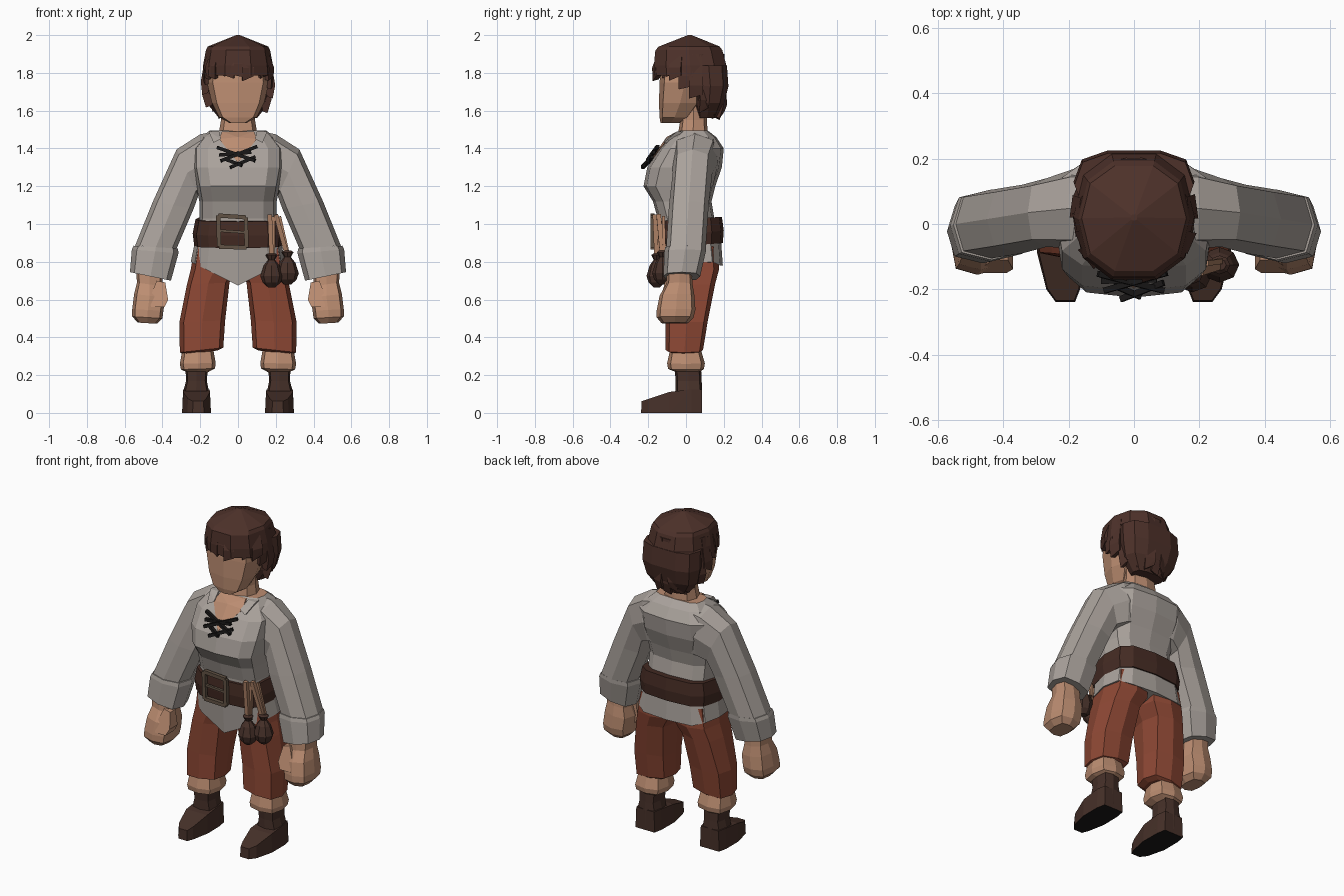
import bpy, bmesh, math, random
from mathutils import Vector

if "Cube" in bpy.data.objects:
    bpy.data.objects.remove(bpy.data.objects["Cube"])

random.seed(4)


def material(name, r, g, b):
    m = bpy.data.materials.new(name)
    m.diffuse_color = (r, g, b, 1)
    m.use_nodes = True
    m.node_tree.nodes["Principled BSDF"].inputs["Base Color"].default_value = m.diffuse_color
    return m


HAIR = material("dark brown hair", .075, .031, .023)
SKIN = material("skin", .50, .265, .165)
SHIRT = material("grey linen", .40, .36, .33)
PANTS = material("rust cloth", .27, .065, .035)
BELT = material("belt leather", .058, .024, .017)
BOOT = material("boot leather", .062, .030, .022)
BLACK = material("black", .010, .009, .009)
METAL = material("dull brass", .12, .085, .058)
STRAP = material("tan strap", .40, .21, .125)


def finish(name, bm, mats, mirror=False):
    bmesh.ops.recalc_face_normals(bm, faces=bm.faces)
    me = bpy.data.meshes.new(name)
    bm.to_mesh(me)
    bm.free()
    ob = bpy.data.objects.new(name, me)
    bpy.context.collection.objects.link(ob)
    for m in mats:
        me.materials.append(m)
    if mirror:
        mod = ob.modifiers.new("mirror", 'MIRROR')
        mod.use_mirror_merge = False
        mod.use_clip = False
    return ob


def sym(z, w, y0, y1):
    """Ring centred on x = 0."""
    return (w, z, -w, z, y0, y1)


def loft(name, rings, mats, n=8, p=.7, mirror=False, move=None, paint=None):
    """Skin rings (xa, za, xb, zb, front y, back y) with rounded-box sections."""
    bm = bmesh.new()
    loops = []
    for i, (xa, za, xb, zb, y0, y1) in enumerate(rings):
        loop = []
        for k in range(n):
            a = 2 * math.pi * k / n
            u = math.copysign(abs(math.cos(a)) ** p, math.cos(a)) if abs(math.cos(a)) > 1e-6 else 0
            v = math.copysign(abs(math.sin(a)) ** p, math.sin(a)) if abs(math.sin(a)) > 1e-6 else 0
            t = (1 - u) / 2
            co = Vector((xa + (xb - xa) * t, (y0 + y1) / 2 + v * (y1 - y0) / 2, za + (zb - za) * t))
            if move:
                co.z += move(i, co)
            loop.append(bm.verts.new(co))
        loops.append(loop)
    for a, b in zip(loops, loops[1:]):
        for k in range(n):
            bm.faces.new((a[k], a[(k + 1) % n], b[(k + 1) % n], b[k]))
    bm.faces.new(loops[0])
    bm.faces.new(loops[-1])
    bmesh.ops.recalc_face_normals(bm, faces=bm.faces)
    if paint:
        for f in bm.faces:
            f.material_index = paint(f)
    return finish(name, bm, mats, mirror)


def hull(name, points, mat, mirror=False):
    bm = bmesh.new()
    for p in points:
        bm.verts.new(p)
    res = bmesh.ops.convex_hull(bm, input=bm.verts)
    bmesh.ops.delete(bm, geom=[v for v in bm.verts if not v.link_faces], context='VERTS')
    return finish(name, bm, [mat], mirror)


def bar(name, a, b, w, mat):
    """Square bar between two points."""
    a, b = Vector(a), Vector(b)
    d = (b - a).normalized()
    s = d.cross(Vector((0, 1, 0))).normalized() * w
    t = d.cross(s).normalized() * w
    return hull(name, [e + i * s + j * t for e in (a, b) for i in (-1, 1) for j in (-1, 1)], mat)


# Shirt body with pointed front hem; the neck opening shows skin
def hem(i, co):
    if i:
        return 0
    return -.125 + .5 * abs(co.x) if co.y < .02 else -.02 * (abs(co.x) < .2)


loft("shirt_body", [sym(.80, .25, -.135, .195), sym(.92, .225, -.15, .185), sym(1.03, .205, -.15, .15),
                    sym(1.12, .205, -.175, .135), sym(1.20, .22, -.225, .155), sym(1.30, .24, -.205, .19),
                    sym(1.40, .24, -.14, .20), sym(1.46, .19, -.085, .16), sym(1.495, .15, -.03, .115)],
     [SHIRT, SKIN], n=12, p=.6, move=hem,
     paint=lambda f: int(f.normal.z > .95 and f.calc_center_median().z > 1.48))

# Open collar skin
hull("open_collar", [(s * x, y + d, z) for s in (-1, 1) for d in (-.008, .03)
                     for x, y, z in ((.085, -.04, 1.49), (.10, -.088, 1.45), (0, -.095, 1.46), (0, -.19, 1.325))], SKIN)
for s in (-1, 1):
    # raised collar edges
    hull("collar_edge", [(s * x, y + d, z) for d in (-.018, .015) for x, y, z in
                         ((.10, -.03, 1.49), (.155, -.03, 1.49), (.09, -.09, 1.45), (.13, -.10, 1.43))], SHIRT)

# Chest lacing
for x0, z0, x1, z1 in ((-.11, 1.405, .09, 1.335), (.10, 1.41, -.09, 1.335), (-.10, 1.365, .07, 1.38),
                       (.09, 1.355, -.04, 1.30), (-.06, 1.34, .02, 1.31)):
    bar("lace", (x0, -.155 + (z0 - 1.4) * .55, z0), (x1, -.155 + (z1 - 1.4) * .75, z1), .009, BLACK)

# Sleeves, cuffs and fists
loft("sleeve", [(.12, 1.49, .12, 1.18, -.07, .17), (.20, 1.475, .16, 1.17, -.075, .17),
                (.325, 1.395, .21, 1.15, -.07, .14), (.45, 1.12, .235, 1.08, -.09, .12),
                (.545, .885, .325, .87, -.105, .105)], [SHIRT], mirror=True)
loft("cuff", [(.552, .885, .318, .87, -.11, .105), (.562, .865, .315, .845, -.115, .105),
              (.572, .745, .355, .70, -.12, .075)], [SHIRT], mirror=True)
loft("fist", [(.54, .77, .40, .74, -.10, .03), (.535, .69, .40, .67, -.105, .035),
              (.55, .63, .385, .61, -.14, .045), (.56, .55, .395, .54, -.155, .05),
              (.56, .51, .40, .50, -.155, .04), (.53, .478, .43, .472, -.13, .01)], [SKIN], p=.6, mirror=True)
hull("thumb", [(x, y, z) for x, z in ((.385, .69), (.43, .70), (.37, .60), (.47, .60), (.39, .56), (.46, .56))
               for y in (-.15 + (z - .56) * .3, -.06)], SKIN, mirror=True)

# Trousers and leg wraps
loft("trouser_leg", [(.23, .88, 0, .88, -.12, .17), (.25, .76, 0, .76, -.12, .175),
                     (.27, .68, .045, .69, -.115, .155), (.31, .48, .068, .49, -.108, .115),
                     (.308, .32, .078, .345, -.108, .09), (.285, .31, .11, .33, -.08, .07)],
     [PANTS], p=.6, mirror=True)
loft("leg_wrap", [(.295, .33, .13, .33, -.085, .08), (.308, .26, .118, .265, -.10, .10),
                  (.302, .23, .122, .235, -.095, .095), (.27, .215, .16, .215, -.05, .07)],
     [SKIN], p=.6, mirror=True)

# Boots with black soles
loft("boot_shaft", [(.278, .235, .16, .235, -.06, .08), (.275, .17, .165, .17, -.055, .083),
                    (.288, .12, .155, .12, -.055, .085), (.295, .03, .145, .03, -.06, .085)],
     [BOOT], p=.5, mirror=True)
outline = [(.155, .085), (.285, .085), (.296, .03), (.296, -.09), (.268, -.20), (.24, -.238),
           (.18, -.238), (.165, -.20), (.143, -.09), (.145, .03)]
foot = hull("boot_foot", [(x, y, 0) for x, y in outline] +
            [(.22 + (x - .22) * .93, y * .985, min(.125, .062 + (y + .238) * .33)) for x, y in outline], BOOT, True)
foot.data.materials.append(BLACK)
for f in foot.data.polygons:
    f.material_index = int(f.normal.z < -.9)

# Belt and buckle
loft("belt", [sym(.885, .232, -.165, .195), sym(.95, .24, -.172, .20), sym(1.025, .225, -.165, .19)],
     [BELT], n=12, p=.6, move=lambda i, co: .07 * co.y)
corners = [(-.10, .88), (-.105, 1.045), (.042, 1.035), (.045, .875)]
for (x0, z0), (x1, z1) in zip(corners, corners[1:] + corners[:1]):
    bar("buckle_bar", (x0, -.178, z0), (x1, -.178, z1), .011, METAL)
bar("buckle_prong", (-.10, -.18, .965), (.045, -.18, .955), .007, METAL)

# Hanging straps and pouches
for x, y, z, tx, ty in ((.178, -.155, .75, .168, -.165), (.262, -.125, .765, .20, -.145)):
    bar("pouch_strap", (tx, ty, 1.05), (x, y, z + .06), .012, STRAP)
    bar("pouch_strap", (tx + .02, ty + .025, 1.04), (x + .008, y + .012, z + .06), .008, STRAP)
    loft("pouch", [(x + r, z + h, x - r, z + h, y - r * .9, y + r * .9) for h, r in
                   ((.095, .02), (.085, .032), (.06, .018), (.03, .042), (-.025, .06), (-.06, .048), (-.085, .02))],
         [BOOT], p=1)

# Head and neck
loft("neck", [sym(1.44, .12, -.07, .12), sym(1.49, .10, -.04, .115), sym(1.55, .09, -.03, .11),
              sym(1.66, .09, -.03, .11)], [SKIN])
loft("head", [sym(1.535, .045, -.135, -.03), sym(1.565, .10, -.14, .02), sym(1.64, .138, -.143, .08),
              sym(1.75, .165, -.14, .13), sym(1.88, .155, -.13, .15)], [SKIN], p=.6)

# Hair: crown, back mass and a ring of ragged locks
loft("hair_crown", [sym(2.0, .01, .01, .03), sym(1.94, .16, -.15, .185), sym(1.92, .17, -.17, .20),
                    sym(1.84, .185, -.178, .222), sym(1.785, .188, -.175, .225)], [HAIR], n=10, p=.85)
loft("hair_back", [sym(1.84, .182, .02, .22), sym(1.73, .185, .03, .228), sym(1.64, .165, .04, .205),
                   sym(1.56, .10, .06, .165)], [HAIR], n=10)


def scalp(deg, z, off):
    a = math.radians(deg)
    s = 1 - max(0, 1.70 - z) * 1.3 - max(0, z - 1.82) * .8
    return ((.195 * s + off) * math.sin(a), .025 - (.205 * s + off) * math.cos(a), z)


def tip(deg):
    a = abs(deg)
    base = 1.77 if a < 75 else 1.735 if a < 95 else 1.68 if a < 112 else 1.61 if a < 140 else 1.56
    return base + random.uniform(-.025, .015)


for k in range(22):
    deg = -180 + 360 * k / 22
    w, off, low = random.uniform(9, 11), random.uniform(-.008, .008), tip(deg)
    slant = random.uniform(.01, .04) * (1 if deg > 0 else -1)
    mid = low + .07
    hull("hair_lock", [scalp(deg + d * w, z + e, o) for d in (-1, 1) for z, e, o in
                       ((1.90, 0, -.012), (mid, 0, off), (low, max(0, d * slant), off - .004),
                        (1.90, 0, -.06), (low + .01, max(0, d * slant), -.035))], HAIR)
